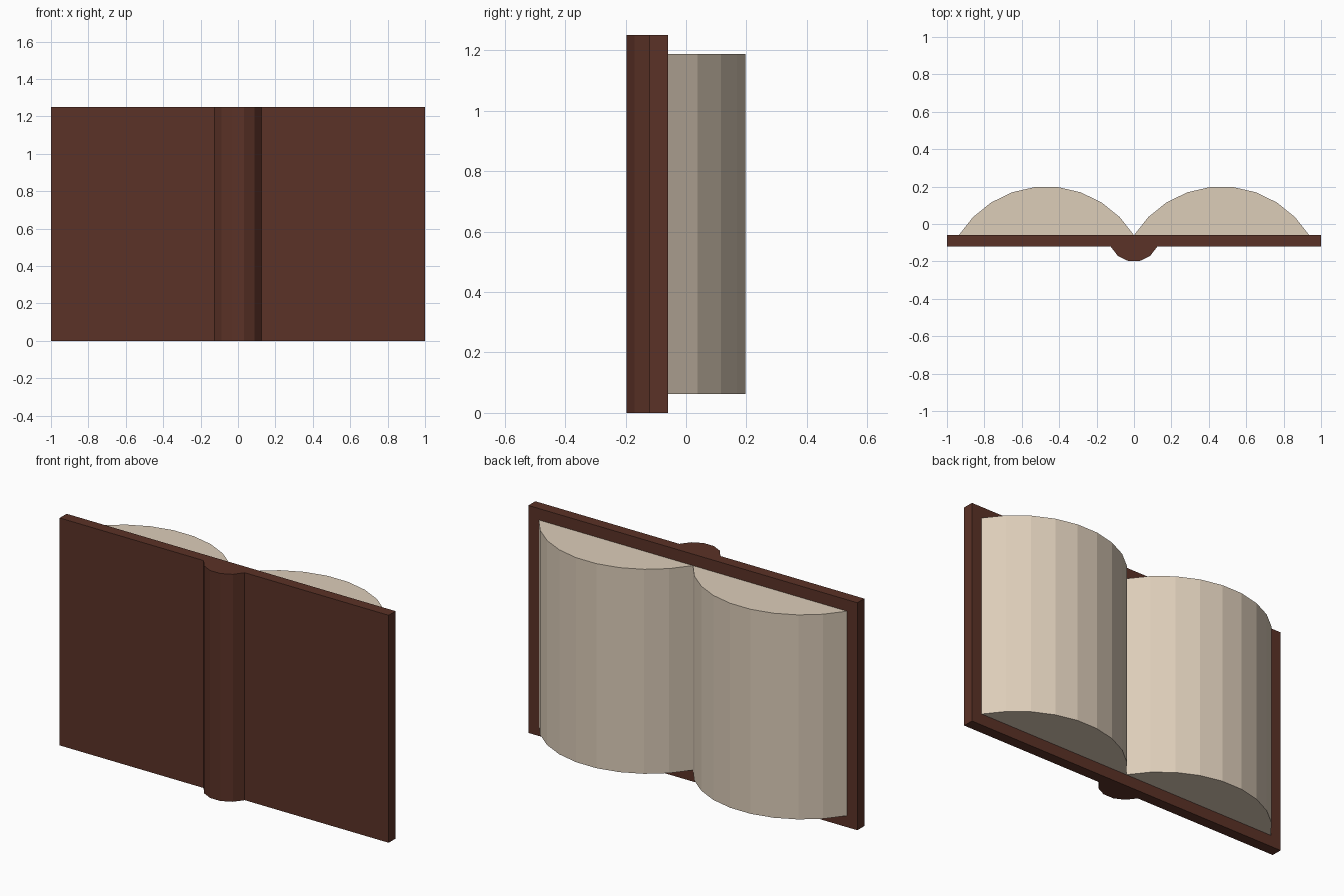
import bpy, bmesh, math

if "Cube" in bpy.data.objects:
    bpy.data.objects.remove(bpy.data.objects["Cube"])


def material(name, rgb):
    m = bpy.data.materials.new(name)
    m.diffuse_color = (*rgb, 1)
    m.use_nodes = True
    m.node_tree.nodes["Principled BSDF"].inputs["Base Color"].default_value = m.diffuse_color
    return m


leather = material("brown leather", (0.105, 0.032, 0.020))
paper = material("cream paper", (0.72, 0.61, 0.485))


def arc(cx, base, half, angle, segs, side):
    """Outline of a circular segment on the line y = base, bulging towards side."""
    r = half / math.sin(angle)
    pts = []
    for i in range(segs + 1):
        t = -angle + 2 * angle * i / segs
        pts.append((cx + r * math.sin(t), base + side * r * (math.cos(t) - math.cos(angle))))
    return pts


def extrude(name, outline, z0, z1, mat):
    """Upright flat-shaded prism from an outline in the xy plane."""
    bm = bmesh.new()
    face = bm.faces.new([bm.verts.new((x, y, z0)) for x, y in outline])
    top = bmesh.ops.extrude_face_region(bm, geom=[face], use_keep_orig=True)
    verts = [g for g in top["geom"] if isinstance(g, bmesh.types.BMVert)]
    bmesh.ops.translate(bm, verts=verts, vec=(0, 0, z1 - z0))
    bmesh.ops.recalc_face_normals(bm, faces=bm.faces)
    me = bpy.data.meshes.new(name)
    bm.to_mesh(me)
    bm.free()
    me.materials.append(mat)
    ob = bpy.data.objects.new(name, me)
    bpy.context.collection.objects.link(ob)
    return ob


# Cover board with the rounded spine in one outline
spine = arc(0, -0.12, 0.125, math.radians(66), 5, -1)
extrude("cover", [(-1, -0.06), (-1, -0.12)] + spine + [(1, -0.12), (1, -0.06)], 0, 1.25, leather)

# Two bulging page blocks
for side, name in ((-1, "left_pages"), (1, "right_pages")):
    extrude(name, arc(side * 0.4685, -0.06, 0.4685, math.radians(58.2), 9, 1), 0.063, 1.187, paper)
